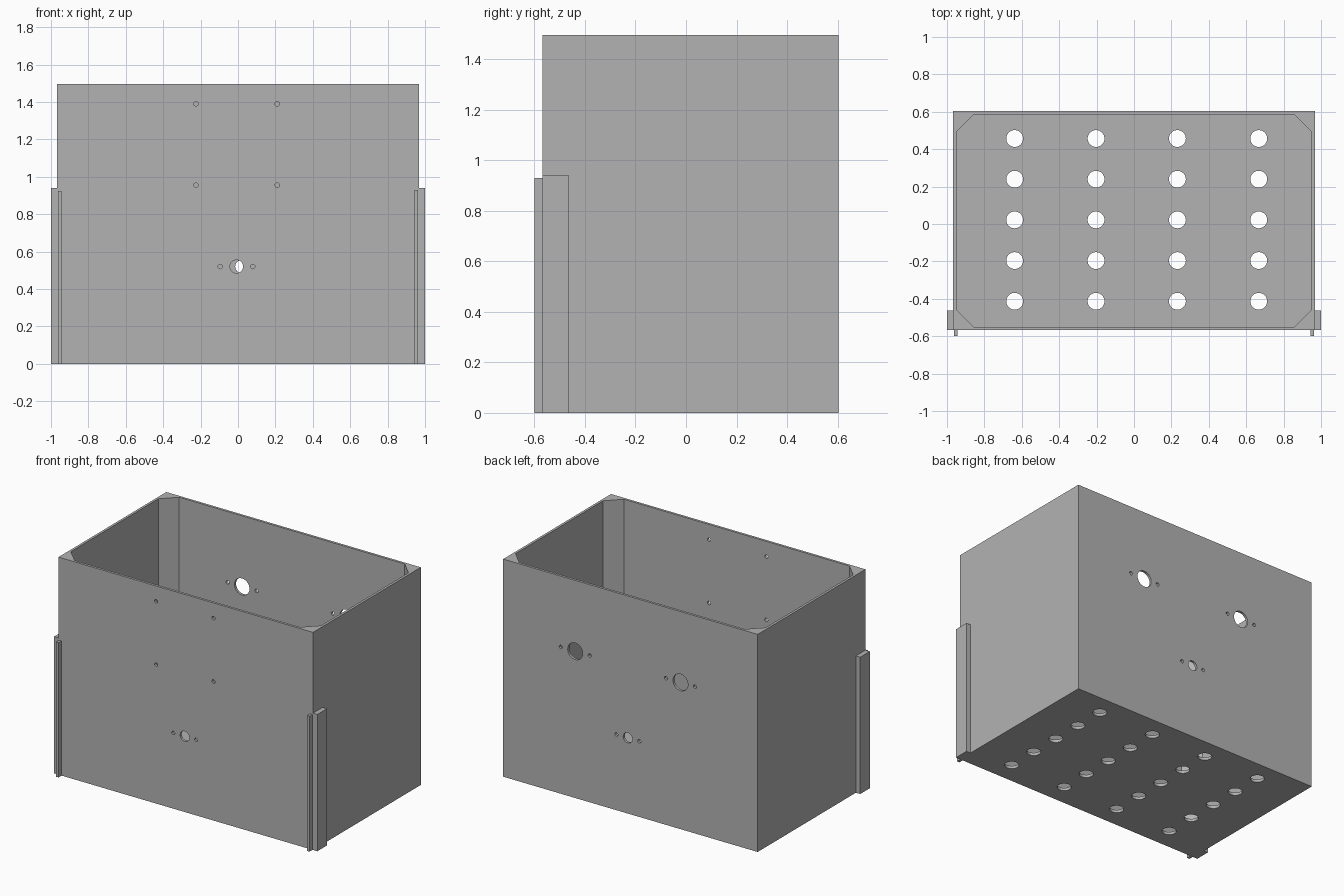
import bpy, bmesh
from math import radians
from mathutils import Matrix, Vector

cube = bpy.data.objects.get("Cube")
if cube:
    bpy.data.objects.remove(cube, do_unlink=True)

grey = bpy.data.materials.new("plain grey")
grey.use_nodes = True
GREY = (0.45, 0.45, 0.45, 1)
grey.diffuse_color = GREY
grey.node_tree.nodes["Principled BSDF"].inputs["Base Color"].default_value = GREY

X, FRONT, BACK, TOP = 0.967, -0.567, 0.603, 1.495
WALL, FLOOR, CORNER = 0.017, 0.02, 0.093


def finish(name, bm):
    bmesh.ops.recalc_face_normals(bm, faces=bm.faces)
    mesh = bpy.data.meshes.new(name)
    bm.to_mesh(mesh)
    bm.free()
    mesh.materials.append(grey)
    obj = bpy.data.objects.new(name, mesh)
    bpy.context.collection.objects.link(obj)
    return obj


def box(name, lo, hi):
    lo, hi = Vector(lo), Vector(hi)
    bm = bmesh.new()
    place = Matrix.Translation((lo + hi) / 2) @ Matrix.Diagonal((*(hi - lo), 1))
    bmesh.ops.create_cube(bm, size=1, matrix=place)
    return finish(name, bm)


def add_hole(bm, centre, radius, upright=False):
    turn = Matrix() if upright else Matrix.Rotation(radians(90), 4, "X")
    bmesh.ops.create_cone(bm, cap_ends=True, segments=32, radius1=radius,
                          radius2=radius, depth=0.12,
                          matrix=Matrix.Translation(centre) @ turn)


def cut(target, cutter):
    cutter.hide_render = True
    mod = target.modifiers.new("cut", "BOOLEAN")
    mod.operation, mod.solver, mod.object = "DIFFERENCE", "EXACT", cutter
    bpy.ops.object.select_all(action="DESELECT")
    target.select_set(True)
    bpy.context.view_layer.objects.active = target
    bpy.ops.object.modifier_apply(modifier=mod.name)
    bpy.data.objects.remove(cutter, do_unlink=True)


# Open bin with a cavity whose upright corners are chamfered
bin_body = box("bin_body", (-X, FRONT, 0), (X, BACK, TOP))
ix, y0, y1, c = X - WALL, FRONT + WALL, BACK - WALL, CORNER
outline = [(ix - c, y0), (ix, y0 + c), (ix, y1 - c), (ix - c, y1)]
outline += [(-x, y) for x, y in reversed(outline)]
bm = bmesh.new()
base = bm.faces.new([bm.verts.new((x, y, FLOOR)) for x, y in outline])
up = bmesh.ops.extrude_face_region(bm, geom=[base])["geom"]
bmesh.ops.translate(bm, vec=(0, 0, TOP),
                    verts=[v for v in up if isinstance(v, bmesh.types.BMVert)])
cut(bin_body, finish("cavity_cutter", bm))

bm = bmesh.new()
# Drain holes in the floor
for i in range(4):
    for j in range(5):
        add_hole(bm, (-0.638 + 0.435 * i, -0.413 + 0.2175 * j, 0), 0.045, True)
# Ports, each between two screw holes: x, y, z, radius, screw offset
for x, y, z, r, gap in [(-0.008, FRONT, 0.52, 0.035, 0.087),
                        (0.02, BACK, 0.52, 0.035, 0.087),
                        (0.42, BACK, 1.008, 0.057, 0.11),
                        (-0.38, BACK, 1.008, 0.057, 0.11)]:
    add_hole(bm, (x, y, z), r)
    for side in (-1, 1):
        add_hole(bm, (x + side * gap, y, z), 0.012)
# Four mounting holes in the front wall
for x in (-0.225, 0.21):
    for z in (0.955, 1.39):
        add_hole(bm, (x, FRONT, z), 0.012)
cut(bin_body, finish("hole_cutter", bm))
bpy.ops.object.shade_smooth_by_angle(angle=radians(30))

# Side guide strips and thin front ribs
for side, label, rib_top in ((1, "left", 0.93), (-1, "right", 0.925)):
    def span(a, b):
        return sorted((side * a, side * b))
    a, b = span(X, 1.0)
    box(label + "_side_strip", (a, FRONT, 0), (b, -0.463, 0.94))
    a, b = span(0.944, 0.963)
    box(label + "_front_rib", (a, -0.6, 0), (b, FRONT, rib_top))
